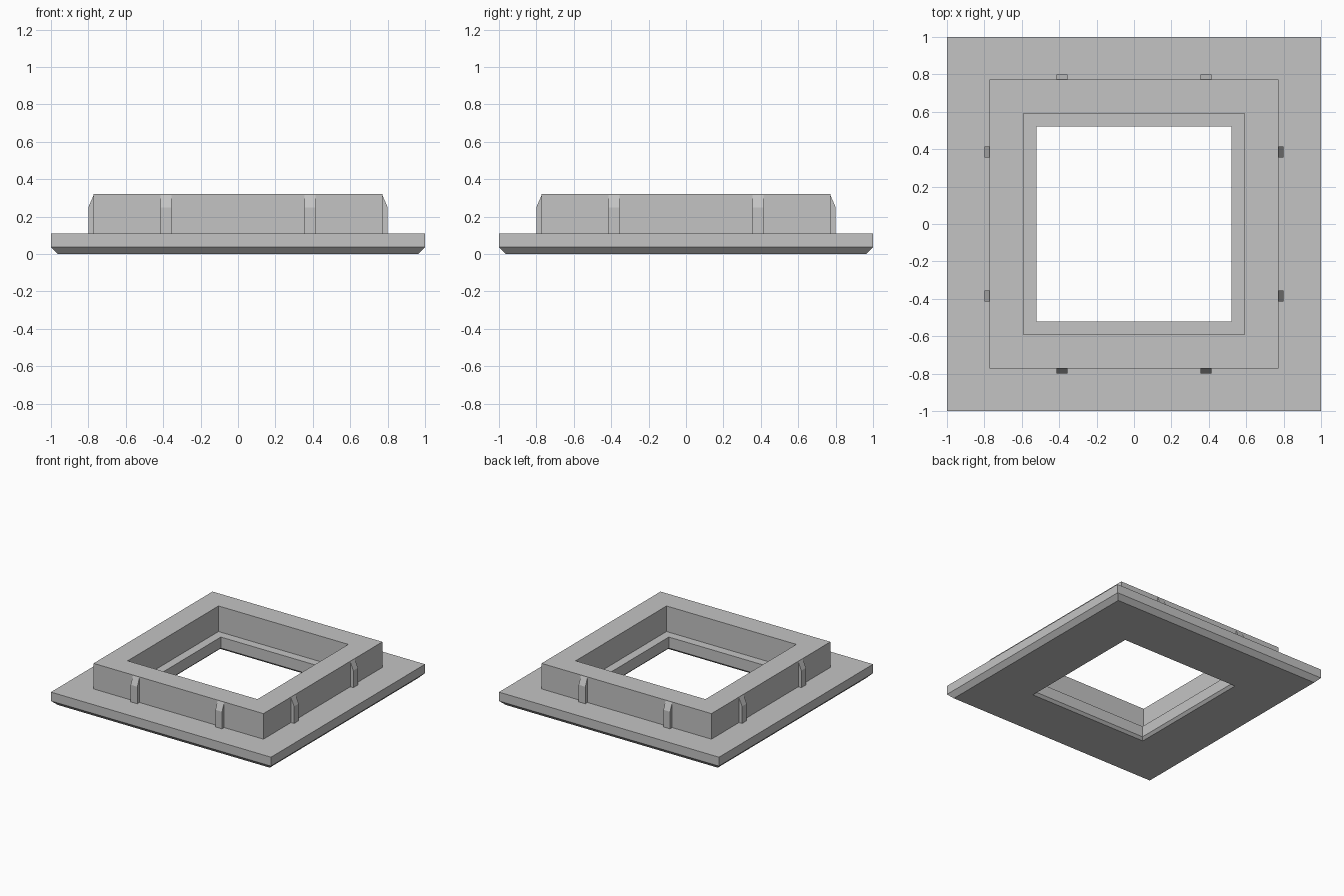
import bpy
import bmesh
from math import pi
from mathutils import Matrix

if "Cube" in bpy.data.objects:
    bpy.data.objects.remove(bpy.data.objects["Cube"], do_unlink=True)

grey = bpy.data.materials.new("plain grey")
grey.use_nodes = True
grey.diffuse_color = (0.55, 0.55, 0.55, 1)
grey.node_tree.nodes["Principled BSDF"].inputs["Base Color"].default_value = (0.55, 0.55, 0.55, 1)


def finish(bm, name):
    bmesh.ops.recalc_face_normals(bm, faces=bm.faces[:])
    mesh = bpy.data.meshes.new(name)
    bm.to_mesh(mesh)
    bm.free()
    mesh.materials.append(grey)
    obj = bpy.data.objects.new(name, mesh)
    bpy.context.collection.objects.link(obj)
    return obj


def square_ring(name, profile):
    """Sweep a closed (half width, z) profile around a square."""
    bm = bmesh.new()
    corners = [(1, 1), (-1, 1), (-1, -1), (1, -1)]
    loops = [[bm.verts.new((sx * r, sy * r, z)) for r, z in profile] for sx, sy in corners]
    n = len(profile)
    for i in range(4):
        a, b = loops[i], loops[(i + 1) % 4]
        for j in range(n):
            k = (j + 1) % n
            bm.faces.new((a[j], b[j], b[k], a[k]))
    return finish(bm, name)


def clip_rib(name, along, turn):
    """Extrude the tapered rib section along the wall, then turn it to its side."""
    section = [(-0.76, 0.11), (-0.80, 0.11), (-0.80, 0.25), (-0.772, 0.315), (-0.76, 0.315)]
    bm = bmesh.new()
    face = bm.faces.new([bm.verts.new((along - 0.03, y, z)) for y, z in section])
    new = bmesh.ops.extrude_face_region(bm, geom=[face])["geom"]
    bmesh.ops.translate(bm, vec=(0.06, 0, 0),
                        verts=[v for v in new if isinstance(v, bmesh.types.BMVert)])
    bmesh.ops.rotate(bm, verts=bm.verts[:], cent=(0, 0, 0),
                     matrix=Matrix.Rotation(turn, 3, "Z"))
    return finish(bm, name)


# Flange with chamfered underside, raised collar and inner ledge
square_ring("frame_body", [
    (0.963, 0), (1, 0.037), (1, 0.11), (0.772, 0.11), (0.772, 0.32),
    (0.59, 0.32), (0.59, 0.11), (0.52, 0.11), (0.52, 0.02), (0.54, 0),
])

# Two clip ribs on each outer wall of the collar
for i, side in enumerate(("front", "left", "back", "right")):
    for j, along in enumerate((-0.385, 0.385)):
        clip_rib(f"{side}_rib_{j + 1}", along, i * pi / 2)
